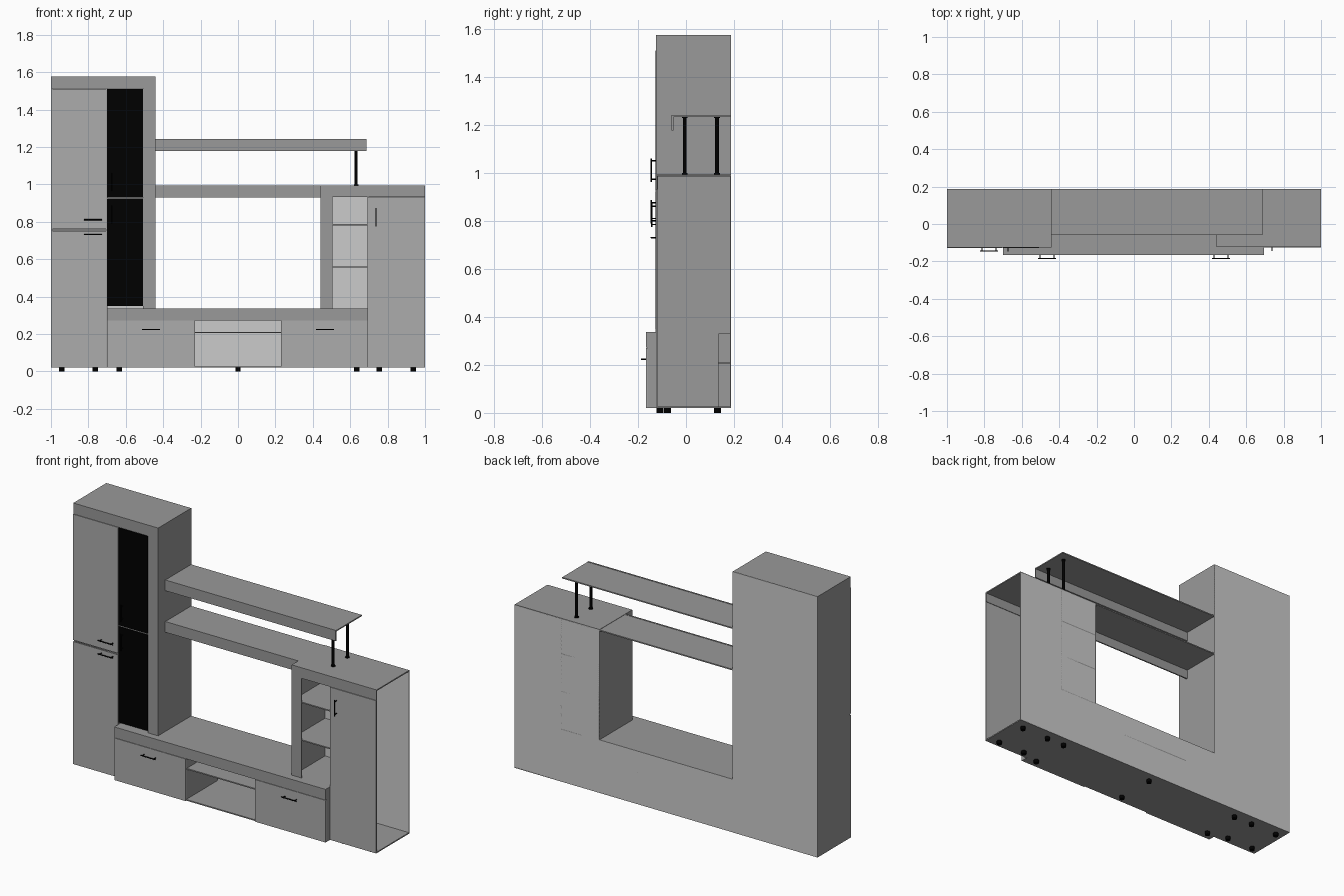
import bpy
from mathutils import Vector

if "Cube" in bpy.data.objects:
    bpy.data.objects.remove(bpy.data.objects["Cube"])

T = 0.007                                  # board thickness
BACK = 0.187


def material(name, v):
    m = bpy.data.materials.new(name)
    m.diffuse_color = (v, v, v, 1)
    m.use_nodes = True
    m.node_tree.nodes["Principled BSDF"].inputs["Base Color"].default_value = m.diffuse_color
    return m


black = material("black", 0.0)
body = material("body_grey", 0.32)
front = material("door_grey", 0.415)


def box(name, x0, x1, y0, y1, z0, z1, mat=body):
    bpy.ops.mesh.primitive_cube_add(size=1)
    o = bpy.context.object
    o.name = name
    size = Vector((x1 - x0, y1 - y0, z1 - z0))
    mid = Vector((x0 + x1, y0 + y1, z0 + z1)) / 2
    for v in o.data.vertices:
        v.co = Vector(a * b for a, b in zip(v.co, size)) + mid
    if mat:
        o.data.materials.append(mat)
    return o


def rod(name, a, b, r, n=12):
    a, b = Vector(a), Vector(b)
    bpy.ops.mesh.primitive_cylinder_add(vertices=n, radius=r, depth=(b - a).length, location=(a + b) / 2)
    o = bpy.context.object
    o.name = name
    o.rotation_euler = (b - a).to_track_quat('Z', 'Y').to_euler()
    o.data.materials.append(black)
    bpy.ops.object.shade_smooth_by_angle()


def handle(name, x, z, face, upright=False):
    # bar on two standoffs, in front of the given door face
    d = Vector((0, 0, 1)) if upright else Vector((1, 0, 0))
    c = Vector((x, face - 0.018, z))
    rod(name + "_bar", c - d * 0.049, c + d * 0.049, 0.003)
    for i, s in enumerate((-0.038, 0.038)):
        p = c + d * s
        rod(f"{name}_standoff_{i}", p, (p.x, face + 0.002, p.z), 0.003)


def wall(name, x, z0, z1, y0=-0.12, y1=BACK):
    box(name, x, x + T, y0, y1, z0, z1)


def board(name, x0, x1, z_top, y0=-0.12, y1=BACK):
    box(name, x0, x1, y0, y1, z_top - T, z_top)


# left tower carcass
wall("left_tower_outer_side", -1, 0.023, 1.576)
wall("left_tower_divider", -0.706, 0.023, 1.57)
wall("left_tower_inner_side", -0.44 - T, 0.34, 1.576)
board("left_tower_top", -1, -0.44, 1.58, -0.122)
board("left_tower_floor", -1, -0.70, 0.03)
board("left_tower_middle_shelf", -1 + T, -0.706, 0.762)
board("glass_cabinet_shelf", -0.70, -0.447, 0.93)
box("left_tower_cornice", -1, -0.44, -0.125, -0.117, 1.515, 1.58)
box("left_tower_front_strip", -0.508, -0.44, -0.125, -0.117, 0.34, 1.515)

# left tower doors
box("left_lower_door", -1, -0.703, -0.127, -0.12, 0.023, 0.754, front)
box("left_upper_door", -1, -0.703, -0.127, -0.12, 0.763, 1.514, front)
box("lower_glass_door", -0.701, -0.509, -0.127, -0.122, 0.352, 0.924, black)
box("upper_glass_door", -0.701, -0.509, -0.127, -0.122, 0.932, 1.513, black)

# right cabinet, open on its outer side
wall("right_cabinet_inner_side", 0.44, 0.34, 0.996)
wall("right_cabinet_divider", 0.692, 0.34, 0.99)
board("right_cabinet_top", 0.44, 1, 0.998)
board("right_cabinet_floor", 0.69, 1, 0.03)
box("right_cabinet_cornice", 0.44, 1, -0.122, -0.117, 0.935, 0.998)
box("right_cabinet_front_strip", 0.44, 0.505, -0.122, -0.117, 0.34, 0.935)
box("right_door", 0.696, 1, -0.125, -0.119, 0.023, 0.934, front)
for i, z in enumerate((0.565, 0.79)):
    board(f"open_shelf_{i}", 0.44 + T, 0.692, z, -0.115)

# low centre cabinet
board("low_cabinet_top", -0.70, 0.695, 0.34, -0.167)
board("low_cabinet_floor", -0.70, 0.695, 0.03, -0.16)
box("low_cabinet_fascia", -0.70, 0.695, -0.167, -0.159, 0.276, 0.34)
for i, x in enumerate((-0.70, -0.237, 0.23, 0.688)):
    wall(f"low_cabinet_partition_{i}", x, 0.023, 0.334, -0.16, 0.136)
board("low_cabinet_niche_shelf", -0.23, 0.23, 0.214, -0.155)
box("low_left_drawer", -0.70, -0.23, -0.167, -0.159, 0.023, 0.274, front)
box("low_right_drawer", 0.23, 0.695, -0.167, -0.159, 0.023, 0.274, front)

# pale back panels
box("left_back_panel", -1, -0.44, BACK - 0.004, BACK + 0.001, 0.023, 1.579, None)
box("low_back_panel", -0.44, 0.44, BACK - 0.004, BACK, 0.023, 0.34, None)
box("right_back_panel", 0.44, 1, BACK - 0.004, BACK, 0.023, 0.997, None)

# bridge shelves with front aprons
for name, x1, z in (("lower_bridge", 0.44, 0.998), ("upper_bridge", 0.687, 1.246)):
    board(name + "_shelf", -0.44, x1, z - 0.002, -0.052)
    box(name + "_apron", -0.44, x1, -0.06, -0.052, z - 0.064, z)

# shelf posts with flanges
for i, y in enumerate((-0.005, 0.129)):
    rod(f"shelf_post_{i}", (0.632, y, 0.998), (0.632, y, 1.24), 0.008, 16)
    rod(f"post_base_{i}", (0.632, y, 0.997), (0.632, y, 1.003), 0.012, 16)
    rod(f"post_cap_{i}", (0.632, y, 1.233), (0.632, y, 1.24), 0.012, 16)

# handles
handle("left_upper_handle", -0.775, 0.814, -0.127)
handle("left_lower_handle", -0.775, 0.734, -0.127)
handle("upper_glass_handle", -0.673, 1.016, -0.127, True)
handle("lower_glass_handle", -0.673, 0.842, -0.127, True)
handle("right_door_handle", 0.738, 0.827, -0.125, True)
handle("left_drawer_handle", -0.465, 0.227, -0.167)
handle("right_drawer_handle", 0.465, 0.227, -0.167)

# everything above rests on the feet
for o in bpy.data.objects:
    o.location.z -= 0.003

# feet
for x in (-0.943, -0.763, -0.636, 0, 0.636, 0.755, 0.937):
    front_y = -0.108 if abs(x) < 0.7 else -0.077
    for row, y in (("front", front_y), ("back", 0.132)):
        rod(f"{row}_foot", (x, y, 0), (x, y, 0.021), 0.0145, 16)
